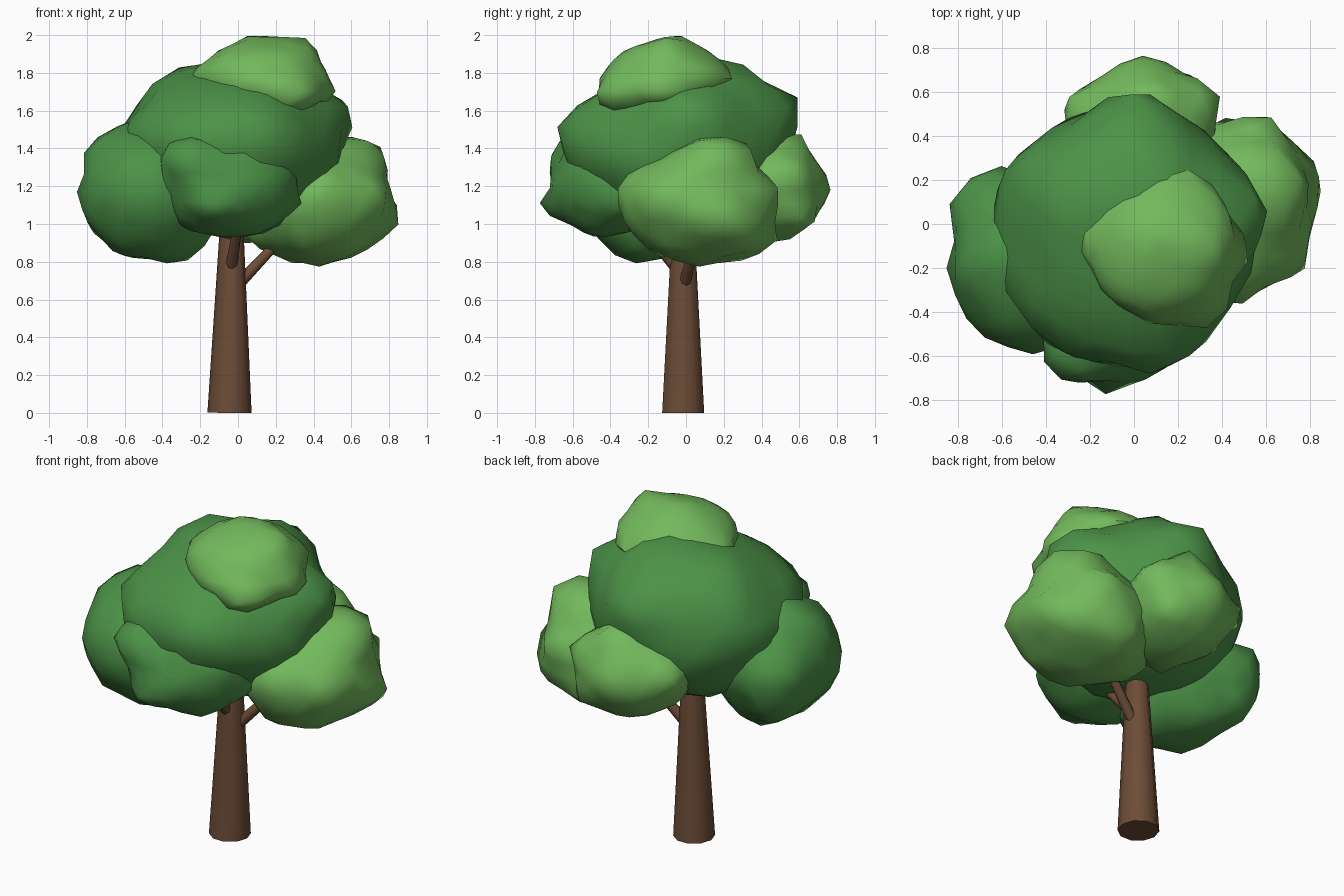
import bpy
import bmesh
import math
from mathutils import Vector, noise

# Remove the default cube only
default_cube = bpy.data.objects.get("Cube")
if default_cube:
    bpy.data.objects.remove(default_cube, do_unlink=True)


def make_material(name, red, green, blue):
    material = bpy.data.materials.new(name)
    material.use_nodes = True
    colour = (red, green, blue, 1)
    material.diffuse_color = colour
    shader = material.node_tree.nodes["Principled BSDF"]
    shader.inputs["Base Color"].default_value = colour
    shader.inputs["Roughness"].default_value = 1
    return material


light_leaf = make_material("light leaf green", .17, .485, .108)
dark_leaf = make_material("dark leaf green", .072, .29, .064)
bark = make_material("bark brown", .15, .072, .037)


def finish(bm, name, material):
    """Turn the bmesh into a smooth-shaded object with one material."""
    mesh = bpy.data.meshes.new(name)
    bm.to_mesh(mesh)
    bm.free()
    mesh.materials.append(material)
    part = bpy.data.objects.new(name, mesh)
    bpy.context.collection.objects.link(part)
    bpy.ops.object.select_all(action='DESELECT')
    part.select_set(True)
    bpy.context.view_layer.objects.active = part
    bpy.ops.object.shade_smooth_by_angle(angle=math.radians(60))


def leaf_clump(name, material, center, radii, lobes, width=.33):
    """Lumpy ellipsoid whose surface is pulled out to each lobe point."""
    center, radii = Vector(center), Vector(radii)
    pulls = []
    for lobe in lobes:
        offset = Vector(lobe) - center
        local = Vector(a / b for a, b in zip(offset, radii))
        pulls.append((local.normalized(), local.length - 1))
    bm = bmesh.new()
    bmesh.ops.create_icosphere(bm, subdivisions=3, radius=1)
    for vert in bm.verts:
        direction = vert.co.normalized()
        weights = [math.exp(-(direction.angle(pull) / width) ** 2) for pull, _ in pulls]
        pulled = sum(w * amount for w, (_, amount) in zip(weights, pulls))
        lump = .06 * noise.noise(direction * 3 + center * 7)
        reach = 1 + lump + pulled / max(1, sum(weights))
        vert.co = center + Vector(a * b * reach for a, b in zip(direction, radii))
    finish(bm, name, material)


def limb(name, start, end, start_radius, end_radius, sides):
    """Tapered round limb between two points."""
    start, end = Vector(start), Vector(end)
    axis = end - start
    bm = bmesh.new()
    bmesh.ops.create_cone(bm, cap_ends=True, segments=sides, radius1=start_radius,
                          radius2=end_radius, depth=axis.length)
    turn = axis.to_track_quat('Z', 'Y')
    for vert in bm.verts:
        vert.co = turn @ vert.co + (start + end) / 2
    finish(bm, name, bark)


# Trunk and branches
limb("trunk", (-.045, -.015, 0), (-.03, -.015, 1.3), .117, .045, 10)
limb("side_branch", (.01, -.005, .69), (.32, .07, 1.02), .032, .022, 8)
limb("front_branch", (-.035, -.06, .78), (.01, -.3, 1.06), .032, .022, 8)

# Dark clumps
leaf_clump("crown_clump", dark_leaf, (-.03, -.04, 1.38), (.58, .58, .46), [
    (.58, .05, 1.63), (-.47, .2, 1.78), (-.65, .12, 1.5), (.02, .6, 1.63),
    (.1, -.68, 1.5), (-.35, -.58, 1.5), (.1, .27, 1.86), (.33, -.52, 1.45),
    (-.6, -.28, 1.47), (-.48, -.02, 1.6), (-.4, .4, 1.3), (-.15, -.15, 1.8),
    (.25, -.4, 1.15), (.35, -.3, 1.62)])
leaf_clump("right_clump", dark_leaf, (-.46, -.2, 1.17), (.36, .38, .34), [
    (-.85, -.2, 1.1), (-.6, -.1, 1.54), (-.75, -.46, 1.2), (-.8, .17, 1.25),
    (-.77, -.2, 1.44), (-.36, -.3, .81), (-.64, -.3, .85), (-.18, -.2, .86),
    (-.48, .05, .82), (-.74, .16, .95), (-.45, -.59, 1.15), (-.62, .24, 1.2)])
leaf_clump("front_clump", dark_leaf, (-.06, -.41, 1.19), (.35, .3, .25), [
    (-.48, -.45, 1.23), (-.35, -.57, 1.45), (-.13, -.76, 1.07), (-.32, -.72, 1.38),
    (.1, -.5, .94), (.05, -.58, 1.45), (.27, -.5, 1.33), (-.25, -.5, .96),
    (.32, -.33, 1.07), (.32, -.36, 1.22)])

# Light clumps
leaf_clump("left_clump", light_leaf, (.43, .07, 1.1), (.37, .4, .31), [
    (.85, .18, 1.03), (.75, .17, 1.42), (.63, .48, 1.18), (.79, -.2, 1.15),
    (.42, -.38, 1.2), (.45, .05, .79), (.72, .36, .92), (.04, .1, .91),
    (.25, .2, .81), (.45, .2, 1.45), (.42, .46, .88), (.62, .25, 1.44)])
leaf_clump("back_clump", light_leaf, (.04, .4, 1.18), (.32, .33, .27), [
    (.03, .78, 1.2), (-.33, .54, 1.25), (.38, .6, 1.3), (.1, .6, 1.48),
    (.1, .52, .91), (.3, .65, 1.02), (.0, .18, .92), (-.17, .5, 1.)])
leaf_clump("top_clump", light_leaf, (.13, -.11, 1.77), (.34, .32, .2), [
    (.36, -.1, 1.98), (.52, -.12, 1.67), (-.27, -.03, 1.77), (.08, -.04, 2.),
    (.12, .25, 1.79), (.37, -.44, 1.67), (-.17, -.27, 1.77), (.12, -.46, 1.73),
    (.34, .2, 1.76), (.3, -.38, 1.58), (-.12, -.12, 1.89), (-.02, -.4, 1.71)])
